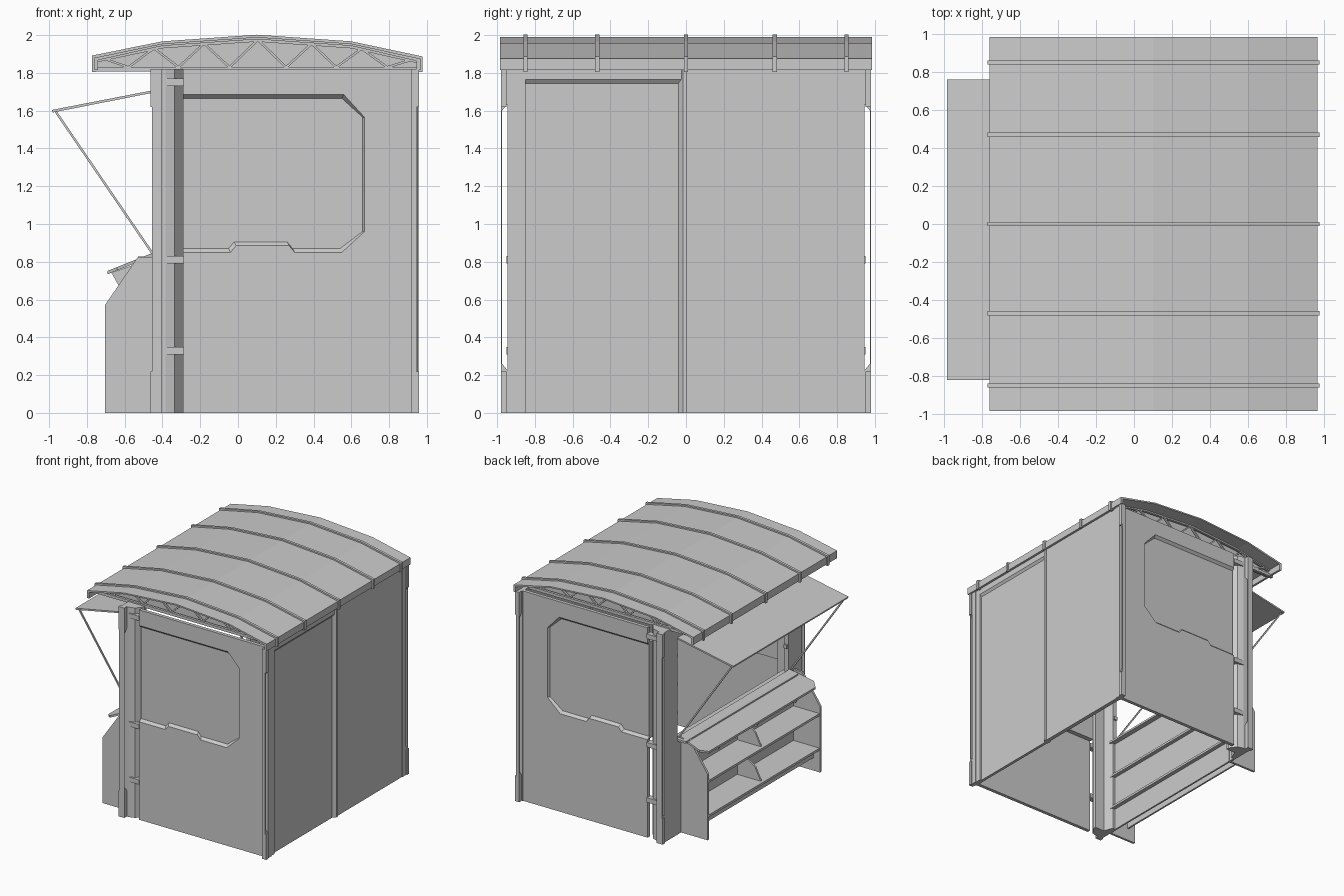
import bpy, bmesh
from mathutils import Vector

cube = bpy.data.objects.get("Cube")
if cube:
    bpy.data.objects.remove(cube)

grey = bpy.data.materials.new("plain_grey")
grey.use_nodes = True
grey.diffuse_color = (0.6, 0.6, 0.6, 1)
grey.node_tree.nodes["Principled BSDF"].inputs["Base Color"].default_value = (0.6, 0.6, 0.6, 1)


def finish(name, bm):
    bmesh.ops.recalc_face_normals(bm, faces=bm.faces)
    mesh = bpy.data.meshes.new(name)
    bm.to_mesh(mesh)
    bm.free()
    mesh.materials.append(grey)
    obj = bpy.data.objects.new(name, mesh)
    bpy.context.collection.objects.link(obj)
    return obj


def prism(name, pts, axis, a, b):
    """Extrude a flat outline along an axis from a to b."""
    place = {"x": lambda p, t: (t, p[0], p[1]),
             "y": lambda p, t: (p[0], t, p[1]),
             "z": lambda p, t: (p[0], p[1], t)}[axis]
    bm = bmesh.new()
    low = [bm.verts.new(place(p, a)) for p in pts]
    high = [bm.verts.new(place(p, b)) for p in pts]
    bm.faces.new(low)
    bm.faces.new(high[::-1])
    for i in range(len(pts)):
        j = (i + 1) % len(pts)
        bm.faces.new((low[i], low[j], high[j], high[i]))
    return finish(name, bm)


def box(name, x, y, z):
    return prism(name, [(x[0], y[0]), (x[1], y[0]), (x[1], y[1]), (x[0], y[1])], "z", *z)


def bar(name, p, q, y, t, depth):
    """Straight bar between two (x, z) points."""
    p, q = Vector(p), Vector(q)
    d = (q - p).normalized() * t / 2
    n = Vector((-d.y, d.x))
    prism(name, [p + n, q + n, q - n, p - n], "y", y - depth / 2, y + depth / 2)


# Arched roof
ARCH = [(-0.76, 1.88), (-0.40, 1.955), (0.10, 1.99), (0.60, 1.955), (0.965, 1.875)]


def arch_z(x):
    for (x0, z0), (x1, z1) in zip(ARCH, ARCH[1:]):
        if x <= x1:
            return z0 + (z1 - z0) * (x - x0) / (x1 - x0)
    return ARCH[-1][1]


def arch_band(rise, drop, grow, foot):
    """Arch outline with turned-down ends."""
    top = [(x, z + rise) for x, z in ARCH]
    low = [(x, z - drop) for x, z in ARCH]
    l, r = top[0][0] - grow, top[-1][0] + grow
    top[0], top[-1] = (l, top[0][1]), (r, top[-1][1])
    low[0], low[-1] = (l + 0.02, low[0][1]), (r - 0.02, low[-1][1])
    return [(l, foot)] + top + [(r, foot), (r - 0.02, foot)] + low[::-1] + [(l + 0.02, foot)]


prism("roof_shell", arch_band(0, 0.012, 0, 1.815), "y", -0.985, 0.985)
for y in (-0.85, -0.47, 0, 0.47, 0.85):
    prism("roof_rib", arch_band(0.012, 0.025, 0.012, 1.805), "y", y - 0.011, y + 0.011)

# Gable trusses
feet = [-0.58, -0.315, -0.045, 0.255, 0.52, 0.79]
peaks = [-0.71, -0.445, -0.18, 0.105, 0.39, 0.655, 0.92]
for s in (-1, 1):
    y = 0.85 * s
    box("truss_chord", (-0.765, 0.97), (y - 0.011, y + 0.011), (1.808, 1.832))
    for i, f in enumerate(feet):
        for p in peaks[i:i + 2]:
            bar("truss_brace", (f, 1.83), (p, arch_z(p) - 0.015), y, 0.012, 0.016)
    prism("gable_panel", [(-0.75, 1.82)] + [(x, z - 0.008) for x, z in ARCH] + [(0.955, 1.82)],
          "y", 0.82 * s, 0.81 * s)

# Front and back walls with a notched recess
RECESS = [(-0.29, 1.685), (0.56, 1.685), (0.67, 1.565), (0.67, 0.96), (0.55, 0.85),
          (0.30, 0.85), (0.27, 0.885), (-0.01, 0.885), (-0.04, 0.85), (-0.29, 0.85)]
WALL = [(-0.29, 0), (0.91, 0), (0.91, 1.82), (-0.29, 1.82)] + RECESS
for s, side in ((-1, "front"), (1, "back")):
    prism(side + "_wall", WALL, "y", 0.94 * s, 0.91 * s)
    prism(side + "_recess_panel", RECESS, "y", 0.918 * s, 0.87 * s)
    # Sloped border of the recess
    bm = bmesh.new()
    rim = [bm.verts.new((x, 0.94 * s, z)) for x, z in RECESS]
    sunk = [bm.verts.new((x if x < -0.2 else x - 0.01, 0.918 * s,
                          z + (0.02 if z < 0.95 else -0.02 if z > 1.6 else 0)))
            for x, z in RECESS]
    for i in range(len(RECESS) - 1):
        bm.faces.new((rim[i], rim[i + 1], sunk[i + 1], sunk[i]))
    finish(side + "_recess_border", bm)

    # Corner posts
    prism(side + "_counter_post",
          [(x, y * s) for x, y in [(-0.45, 0.76), (-0.45, 0.945), (-0.385, 0.945), (-0.335, 0.93),
                                   (-0.29, 0.87), (-0.29, 0.84), (-0.38, 0.84), (-0.41, 0.76)]],
          "z", 0, 1.82)
    box(side + "_far_post", (0.905, 0.95), sorted((0.90 * s, 0.945 * s)), (0, 1.82))
    fin = [(0.94, 0), (0.98, 0), (0.98, 1.82), (0.94, 1.82),
           (0.94, 1.64), (0.974, 1.60), (0.974, 0.26), (0.94, 0.22)]
    fin = [(y * s, z) for y, z in fin]
    prism(side + "_counter_post_guard", fin, "x", -0.455, -0.405)
    prism(side + "_far_post_guard", fin, "x", 0.915, 0.945)
    # Side-facing edge plates, thin along the middle
    for x, out, depth in ((-0.45, -0.462, 0.03), (0.945, 0.957, 0.03)):
        for z in ((0, 0.22), (1.62, 1.82)):
            box("post_edge_plate", sorted((x, out)), sorted(((0.98 - depth) * s, 0.98 * s)), z)
    # Hinge straps
    for z in (0.33, 0.81, 1.75):
        box(side + "_hinge", (-0.38, -0.285), sorted((0.90 * s, 0.95 * s)), (z - 0.02, z + 0.02))
    # Round hinge pins beside the opening
    for z in (1.05, 1.3, 1.55):
        box("post_pin", (-0.445, -0.415), sorted((0.745 * s, 0.765 * s)), (z - 0.015, z + 0.015))

# Plain side wall with door, fixed panel and mullion
box("door_panel", (0.905, 0.93), (-0.85, -0.02), (0, 1.77))
box("fixed_panel", (0.91, 0.945), (0, 0.905), (0, 1.82))
box("door_header", (0.905, 0.945), (-0.90, 0), (1.765, 1.82))
box("door_jamb", (0.905, 0.945), (-0.90, -0.85), (0, 1.82))
prism("door_header_slope", [(0.925, 1.765), (0.945, 1.765), (0.93, 1.745), (0.925, 1.745)],
      "y", -0.85, -0.02)
prism("mullion", [(0.90, -0.04), (0.93, -0.04), (0.955, -0.015), (0.955, 0.006), (0.90, 0.006)],
      "z", 0, 1.82)

# Serving side: header, awning and stays
box("opening_header", (-0.45, -0.42), (-0.78, 0.78), (1.69, 1.82))
prism("awning", [(-0.45, 1.695), (-0.45, 1.708), (-0.985, 1.604), (-0.982, 1.59)], "y", -0.82, 0.76)
for y in (-0.80, 0.74):
    bar("awning_stay", (-0.965, 1.595), (-0.45, 0.84), y, 0.012, 0.012)

# Counter with display shelves
CHEEK = [(-0.705, 0), (-0.705, 0.57), (-0.53, 0.825), (-0.43, 0.825), (-0.43, 0)]
for y in (-0.84, 0.70):
    prism("counter_cheek", CHEEK, "y", y - 0.01, y + 0.01)
box("counter_back", (-0.45, -0.435), (-0.84, 0.76), (0.0, 0.82))
box("counter_top", (-0.53, -0.39), (-0.78, 0.76), (0.81, 0.828))
for z in (0.2, 0.5):
    box("shelf", (-0.70, -0.40), (-0.83, 0.69), (z - 0.01, z + 0.01))
    prism("shelf_divider", [(-0.45, z), (-0.68, z), (-0.62, z + 0.12), (-0.45, z + 0.24)],
          "y", -0.075, -0.06)
box("kick_board", (-0.64, -0.625), (-0.83, 0.69), (0.11, 0.2))

# Sloped tray with clipped corners
tray = bmesh.new()
outline = [(-0.45, -0.78), (-0.64, -0.84), (-0.69, -0.79), (-0.69, 0.67), (-0.64, 0.73), (-0.45, 0.73)]
upper = [tray.verts.new((x, y, 0.752 + (x + 0.69) * 0.4)) for x, y in outline]
top = tray.faces.new(upper)
ext = bmesh.ops.extrude_face_region(tray, geom=[top], use_keep_orig=True)
for v in ext["geom"]:
    if isinstance(v, bmesh.types.BMVert):
        v.co.z -= 0.018
finish("sloped_tray", tray)
for y in (-0.6, -0.07, 0.46):
    prism("tray_bracket", [(-0.67, 0.742), (-0.63, 0.67), (-0.45, 0.67), (-0.45, 0.82)],
          "y", y - 0.008, y + 0.008)
